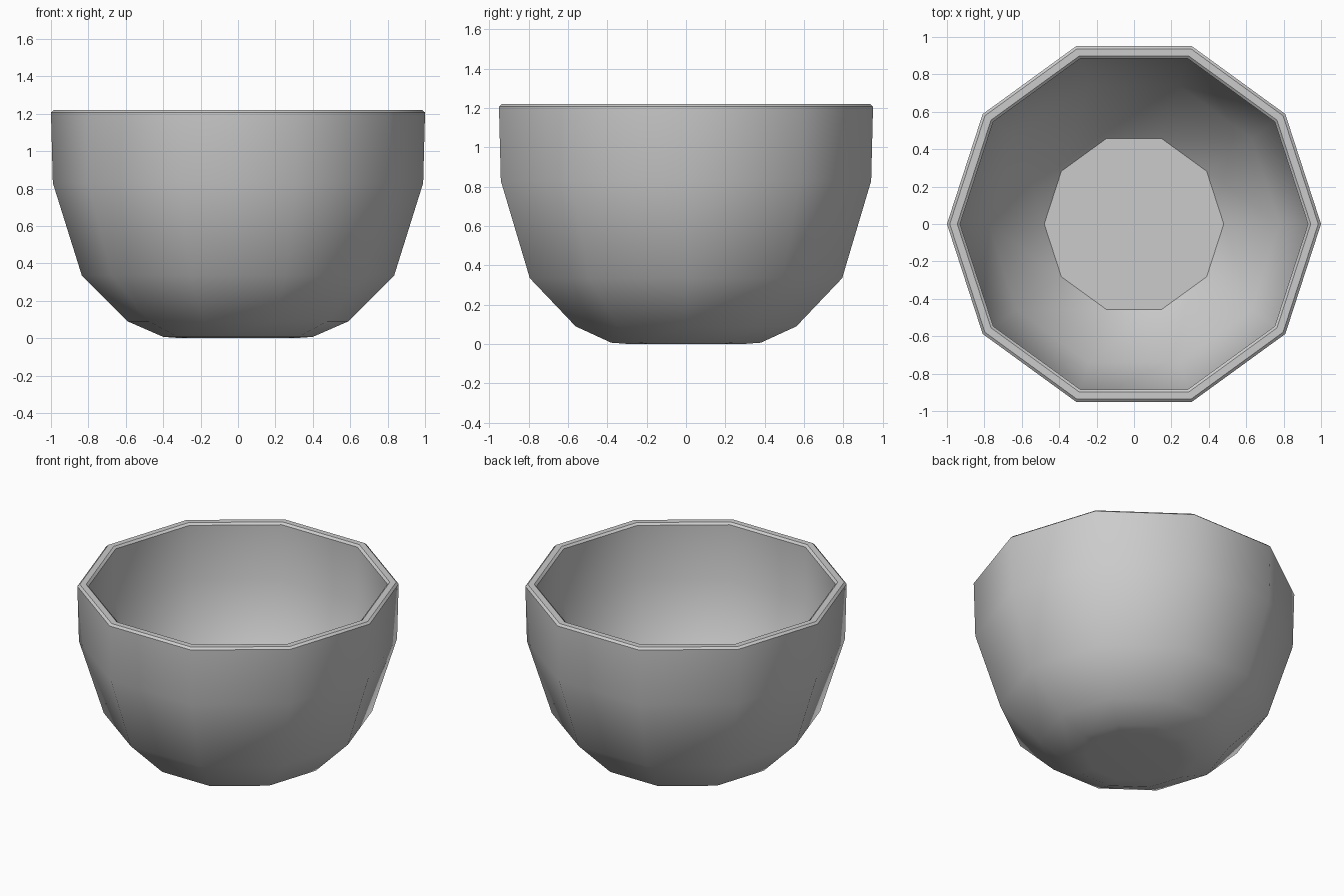
import bpy, bmesh, math

if "Cube" in bpy.data.objects:
    bpy.data.objects.remove(bpy.data.objects["Cube"])

SIDES = 10

# Bowl cross-section (radius, height): outside from base to rim, then inside to floor
profile = [(0.30, 0.0), (0.40, 0.007), (0.59, 0.09), (0.835, 0.335),
           (0.99, 0.83), (1.0, 1.207), (0.985, 1.22),
           (0.945, 1.22), (0.93, 1.207), (0.93, 0.835), (0.778, 0.362), (0.48, 0.065)]

bm = bmesh.new()
rings = []
for r, z in profile:
    rings.append([bm.verts.new((r * math.cos(2 * math.pi * i / SIDES),
                                r * math.sin(2 * math.pi * i / SIDES), z))
                  for i in range(SIDES)])

# Walls between neighbouring rings
for a, b in zip(rings, rings[1:]):
    for i in range(SIDES):
        j = (i + 1) % SIDES
        bm.faces.new((a[i], a[j], b[j], b[i]))

# Underside and inner floor
bm.faces.new(rings[0][::-1])
bm.faces.new(rings[-1])
bmesh.ops.recalc_face_normals(bm, faces=bm.faces)

mesh = bpy.data.meshes.new("bowl")
bm.to_mesh(mesh)
bm.free()
bowl = bpy.data.objects.new("bowl", mesh)
bpy.context.collection.objects.link(bowl)

# Smooth walls, crisp rim and floor edge
bpy.context.view_layer.objects.active = bowl
bowl.select_set(True)
bpy.ops.object.shade_smooth_by_angle(angle=math.radians(39))
